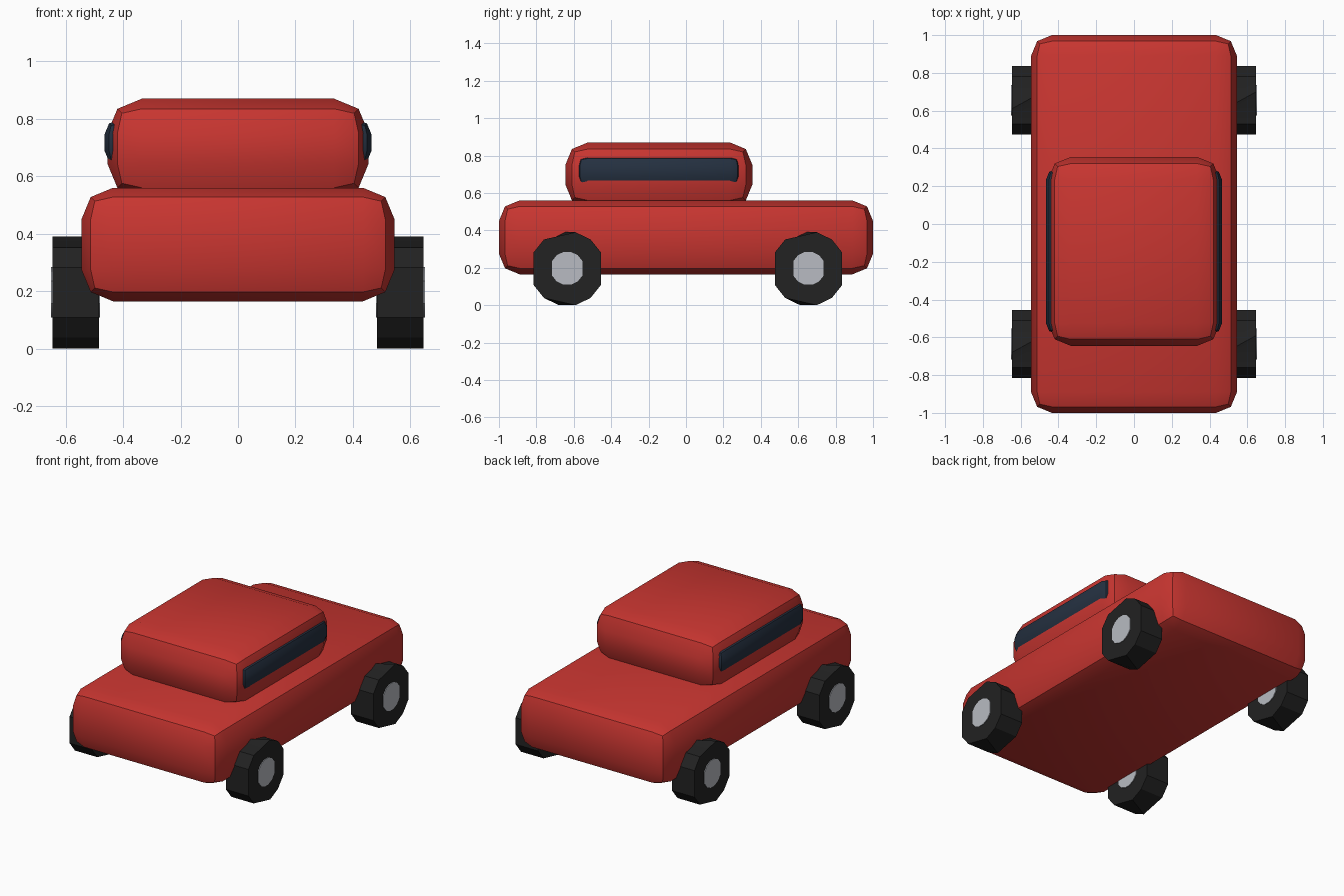
import bpy, math

default = bpy.data.objects.get("Cube")
if default:
    bpy.data.objects.remove(default, do_unlink=True)


def material(name, rgb):
    m = bpy.data.materials.new(name)
    m.use_nodes = True
    m.diffuse_color = (*rgb, 1)
    m.node_tree.nodes["Principled BSDF"].inputs["Base Color"].default_value = (*rgb, 1)
    return m


red = material("red paint", (0.58, 0.036, 0.03))
black = material("black rubber", (0.016, 0.016, 0.016))
glass = material("dark glass", (0.018, 0.03, 0.052))
silver = material("silver hub", (0.48, 0.50, 0.54))


def finish(obj, name, mat):
    obj.name = name
    obj.data.materials.append(mat)
    bpy.ops.object.shade_smooth_by_angle(angle=math.radians(30))


def rounded_box(name, low, high, radius, mat):
    """Box between two corners with two-step rounded edges."""
    bpy.ops.mesh.primitive_cube_add(size=1, location=[(a + b) / 2 for a, b in zip(low, high)])
    obj = bpy.context.object
    obj.scale = [b - a for a, b in zip(low, high)]
    bpy.ops.object.transform_apply(location=False, rotation=False, scale=True)
    bevel = obj.modifiers.new("Rounded edges", 'BEVEL')
    bevel.width = radius
    bevel.segments = 2
    bpy.ops.object.modifier_apply(modifier=bevel.name)
    finish(obj, name, mat)


def disc(name, x, y, z, radius, width, mat, sides=14):
    """Cylinder along x, standing on a flat side."""
    bpy.ops.mesh.primitive_cylinder_add(vertices=sides, radius=radius, depth=width,
                                        location=(x, y, z), rotation=(0, math.pi / 2, 0))
    obj = bpy.context.object
    bpy.ops.object.transform_apply(location=False, rotation=True, scale=False)
    # turn so that one side lies level on the ground
    for v in obj.data.vertices:
        a = math.atan2(v.co.z, v.co.y) + math.pi / 2
        step = 2 * math.pi / sides
        v.co.y = radius * math.cos(round(a / step) * step)
        v.co.z = radius * math.sin(round(a / step) * step)
    finish(obj, name, mat)


# Body and cabin
rounded_box("body", (-0.545, -1, 0.165), (0.545, 1, 0.56), 0.11, red)
rounded_box("cabin", (-0.455, -0.645, 0.525), (0.455, 0.355, 0.87), 0.12, red)

for side, s in (("left", 1), ("right", -1)):
    # Side window, set partly into the cabin
    xs = sorted((s * 0.345, s * 0.465))
    rounded_box(side + "_window", (xs[0], -0.583, 0.635), (xs[1], 0.292, 0.80), 0.055, glass)
    # Wheels with hubs running through the tyres
    for end, y in (("front", -0.635), ("rear", 0.655)):
        disc(f"{end}_{side}_tyre", s * 0.565, y, 0.195, 0.2, 0.162, black)
        disc(f"{end}_{side}_hub", s * 0.565, y, 0.197, 0.09, 0.171, silver)
